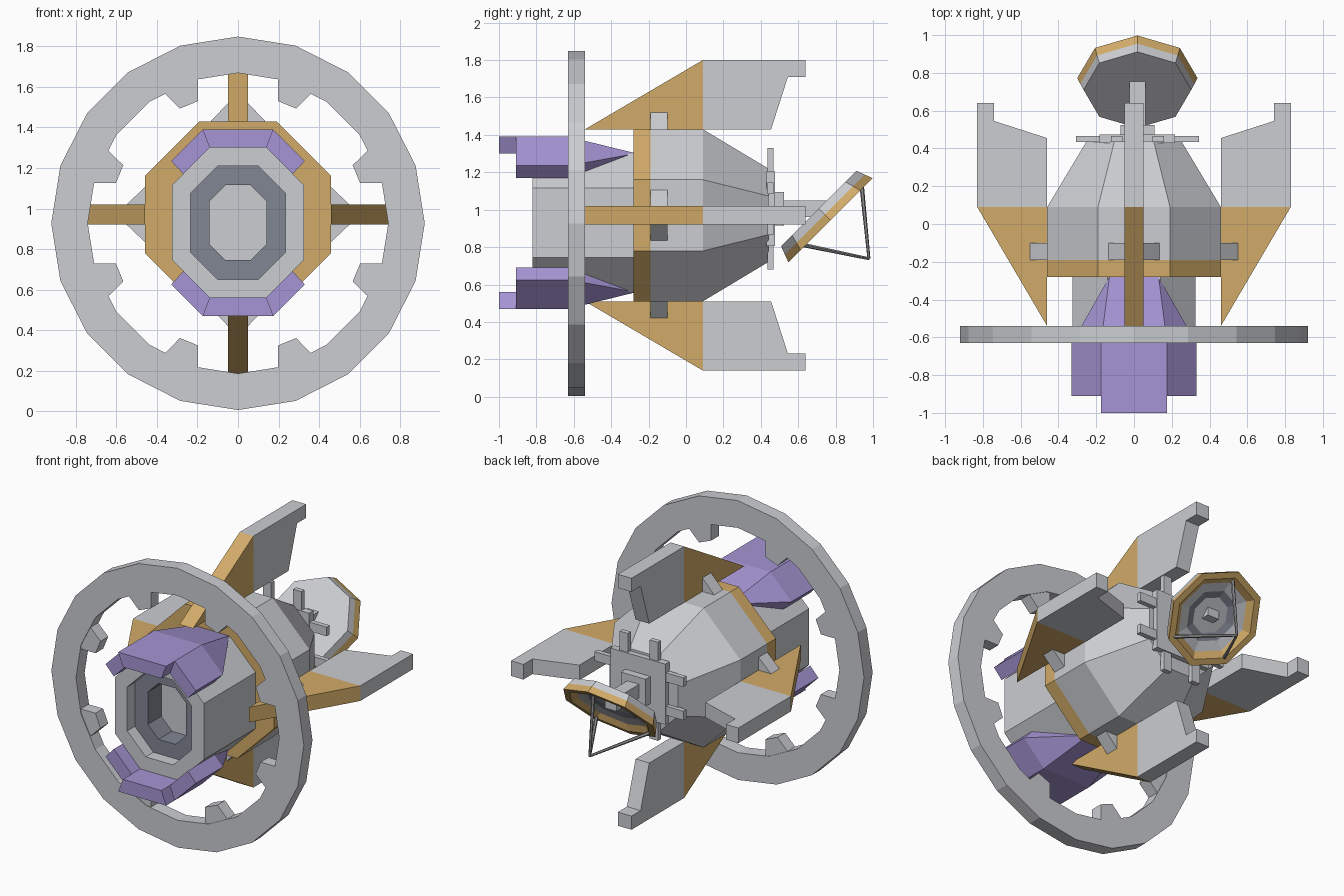
import bpy, bmesh, math
from mathutils import Matrix, Vector

if "Cube" in bpy.data.objects:
    bpy.data.objects.remove(bpy.data.objects["Cube"])


def material(name, rgb):
    m = bpy.data.materials.new(name)
    m.diffuse_color = (*rgb, 1)
    m.use_nodes = True
    m.node_tree.nodes["Principled BSDF"].inputs["Base Color"].default_value = m.diffuse_color
    return m


GREY = material("hull grey", (0.60, 0.61, 0.64))
GOLD = material("ochre", (0.65, 0.41, 0.14))
PURPLE = material("violet", (0.38, 0.30, 0.66))
SLATE = material("slate", (0.22, 0.24, 0.29))
STEEL = material("strut grey", (0.30, 0.30, 0.31))


def finish(name, bm, mats, matrix=None):
    bmesh.ops.recalc_face_normals(bm, faces=bm.faces)
    if matrix:
        bm.transform(matrix)
        if matrix.determinant() < 0:
            bmesh.ops.reverse_faces(bm, faces=bm.faces)
    me = bpy.data.meshes.new(name)
    bm.to_mesh(me)
    bm.free()
    for m in mats:
        me.materials.append(m)
    ob = bpy.data.objects.new(name, me)
    bpy.context.collection.objects.link(ob)
    return ob


def loft(name, sections, mats, bands=None, closed=False, matrix=None, caps=(0, 0)):
    """Skin (y, [(x, z)...]) sections along y; bands gives material per span."""
    bm = bmesh.new()
    loops = [[bm.verts.new((x, y, z)) for x, z in pts] for y, pts in sections]
    n = len(loops[0])
    spans = len(loops) if closed else len(loops) - 1
    for i in range(spans):
        a, b = loops[i], loops[(i + 1) % len(loops)]
        for k in range(n):
            f = bm.faces.new((a[k], a[(k + 1) % n], b[(k + 1) % n], b[k]))
            f.material_index = bands[i] if bands else 0
    if not closed:
        for lp, c in ((loops[0], caps[0]), (loops[-1], caps[1])):
            bm.faces.new(lp).material_index = c
    return finish(name, bm, mats, matrix)


def octagon(ax, az=None, c=None):
    az = ax if az is None else az
    c = ax * 0.586 if c is None else c
    return [(ax - c, az), (ax, az - c), (ax, c - az), (ax - c, -az),
            (c - ax, -az), (-ax, c - az), (-ax, az - c), (c - ax, az)]


def polygon(r, n):
    return [(r * math.sin(2 * math.pi * i / n), r * math.cos(2 * math.pi * i / n)) for i in range(n)]


def box_pts(hx, hz):
    return [(-hx, -hz), (hx, -hz), (hx, hz), (-hx, hz)]


def at(x, z):
    return Matrix.Translation((x, 0, z))


def spin(angle):
    return Matrix.Rotation(angle, 4, 'Y')


BODY = at(0, 0.97)
RING = at(0, 0.927)

# Main hull with painted collar
loft("main_hull", [(-0.28, octagon(0.46)), (-0.19, octagon(0.46)),
                   (0.09, octagon(0.46)), (0.44, octagon(0.25))],
     [GREY, GOLD], [1, 0, 0], matrix=BODY, caps=(1, 0))

# Engine barrel with stepped, recessed nozzle
outer, mid, inner = octagon(0.325, 0.37, 0.185), octagon(0.235, 0.28, 0.135), octagon(0.14, 0.185, 0.078)
loft("engine_barrel", [(-0.27, outer), (-0.82, outer), (-0.82, mid), (-0.74, mid),
                       (-0.74, inner), (-0.60, inner)],
     [GREY, SLATE], [0, 0, 0, 1, 1], matrix=at(0, 0.93))

# Large ring with eight inner teeth
o, i = polygon(0.922, 20), polygon(0.742, 20)
loft("outer_ring", [(-0.63, o), (-0.54, o), (-0.54, i), (-0.63, i)], [GREY], closed=True, matrix=RING)
tooth = [(-0.1, 0.76), (0.1, 0.76), (0.048, 0.633), (-0.048, 0.633)]
for k in range(8):
    loft("ring_tooth", [(-0.625, tooth), (-0.545, tooth)], [GREY],
         matrix=RING @ spin(math.radians(22.5 + 45 * k)))

# Four fins with painted leading part, and a gusset across each root
FIN = [(-0.54, 0.46), (0.09, 0.83), (0.64, 0.83), (0.64, 0.74), (0.545, 0.74), (0.455, 0.46)]
GUSSET = [(-0.14, 0.455), (0.14, 0.455), (0.05, 0.55), (-0.05, 0.55)]
for k in range(4):
    turn = BODY @ spin(k * math.pi / 2)
    bm = bmesh.new()
    sides = [[bm.verts.new((x, y, r)) for y, r in FIN] for x in (-0.05, 0.05)]
    for s in sides:
        bm.faces.new(s)
    for j in range(len(FIN)):
        m = (j + 1) % len(FIN)
        bm.faces.new((sides[0][j], sides[0][m], sides[1][m], sides[1][j]))
    bmesh.ops.bisect_plane(bm, geom=bm.verts[:] + bm.edges[:] + bm.faces[:], dist=1e-4,
                           plane_co=(0, 0.09, 0), plane_no=(0, 1, 0))
    for f in bm.faces:
        f.material_index = 1 if f.calc_center_median().y < 0.09 else 0
    finish("fin", bm, [GREY, GOLD], turn)
    loft("fin_gusset", [(-0.19, GUSSET), (-0.10, GUSSET)], [GREY], matrix=turn)

# Violet cowls above and below the engine
half = [(0.175, 0.46), (0.33, 0.305), (0.27, 0.24), (0.14, 0.37)]
arc = half + [(-x, z) for x, z in reversed(half)]
tip = [(math.copysign(0.13, x), 0.37 + (z - 0.35) * 0.04) for x, z in arc]
lip = [(0.175, 0.46), (0.14, 0.37), (-0.14, 0.37), (-0.175, 0.46)]
for s in (1, -1):
    place = at(0, 0.93) @ Matrix.Diagonal((1, 1, s, 1))
    loft("engine_cowl", [(-0.91, arc), (-0.63, arc), (-0.28, tip)], [PURPLE], matrix=place)
    loft("cowl_lip", [(-1.0, lip), (-0.91, lip)], [PURPLE], matrix=place)

# Docking plate with eight prongs, hub and mast
HUB = at(0.018, 1.005)
loft("docking_plate", [(0.43, box_pts(0.2, 0.2)), (0.475, box_pts(0.2, 0.2))], [GREY], matrix=HUB)
for k in range(4):
    for s in (-1, 1):
        prong = [(s * 0.11 - 0.03, 0.18), (s * 0.11 + 0.03, 0.18), (s * 0.11 + 0.03, 0.325), (s * 0.11 - 0.03, 0.325)]
        loft("docking_prong", [(0.435, prong), (0.467, prong)], [GREY],
             matrix=HUB @ spin(k * math.pi / 2))
loft("mast_hub", [(0.47, box_pts(0.09, 0.09)), (0.525, box_pts(0.09, 0.09))], [GREY], matrix=HUB)
loft("dish_mast", [(0.52, box_pts(0.043, 0.045)), (0.76, box_pts(0.043, 0.045))], [GREY], matrix=HUB)

# Tilted dish: local y points out of the bowl
DISH = Matrix.Translation((0.018, 0.773, 0.943)) @ Matrix.Rotation(-math.pi / 4, 4, 'X')
loft("dish", [(-0.089, polygon(0.285, 8)), (-0.045, polygon(0.302, 8)), (0, polygon(0.318, 8)),
              (0, polygon(0.275, 8)), (-0.03, polygon(0.235, 8)), (-0.045, polygon(0.17, 8)),
              (-0.06, polygon(0.12, 8))],
     [GREY, GOLD, SLATE], [0, 1, 1, 1, 0, 2], matrix=DISH)

# Tripod struts meeting in front of the dish
tip_point = Vector((0, 0.29, 0))
for x, z in ((0, 0.25), (0.2, -0.2), (-0.2, -0.2)):
    foot = Vector((x, -0.015, z))
    d = tip_point - foot
    rot = d.to_track_quat('Y', 'Z').to_matrix().to_4x4()
    loft("dish_strut", [(0, polygon(0.012, 6)), (d.length, polygon(0.008, 6))], [STEEL],
         matrix=DISH @ Matrix.Translation(foot) @ rot)
